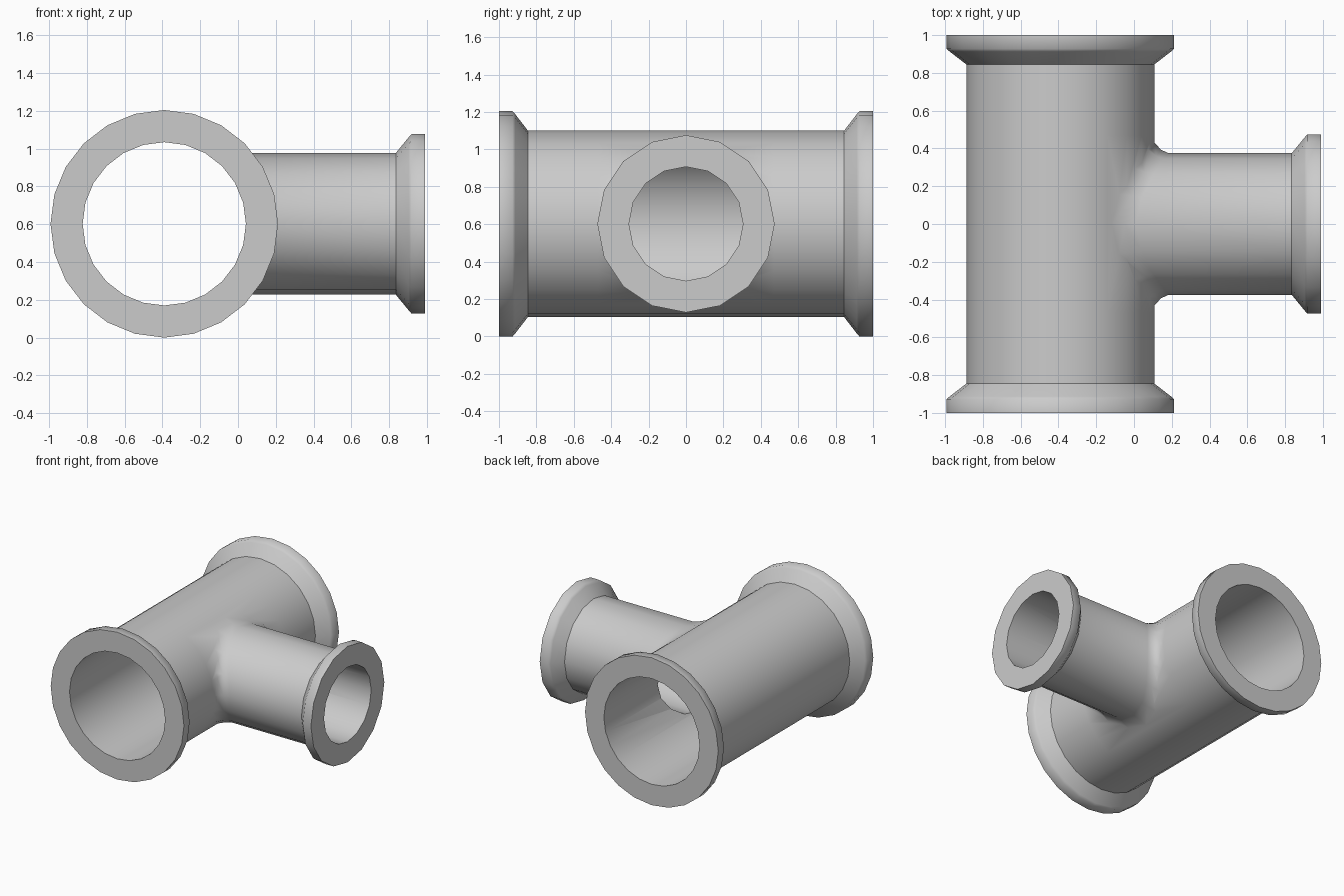
import bpy, bmesh, math
from mathutils import Vector

cube = bpy.data.objects.get("Cube")
if cube:
    bpy.data.objects.remove(cube, do_unlink=True)

# Main pipe runs along y, branch pipe runs along +x
AXIS_X, AXIS_Z = -0.39, 0.602
MAIN_SIDES, BRANCH_SIDES = 24, 16
MAIN_R, BRANCH_R = 0.498, 0.375
END = 0.99

metal = bpy.data.materials.new("grey metal")
metal.use_nodes = True
grey = (0.6, 0.6, 0.6, 1)
metal.diffuse_color = grey
metal.node_tree.nodes["Principled BSDF"].inputs["Base Color"].default_value = grey


def loft(name, sides, rings, place):
    """Capped skin over rings; place(ring, angle) gives each point."""
    bm = bmesh.new()
    angles = [2 * math.pi * i / sides for i in range(sides)]
    loops = [[bm.verts.new(place(ring, a)) for a in angles] for ring in rings]
    for a, b in zip(loops, loops[1:]):
        for i in range(sides):
            j = (i + 1) % sides
            bm.faces.new((a[i], a[j], b[j], b[i]))
    bm.faces.new(loops[0])
    bm.faces.new(loops[-1])
    bmesh.ops.recalc_face_normals(bm, faces=bm.faces)
    mesh = bpy.data.meshes.new(name)
    bm.to_mesh(mesh)
    bm.free()
    mesh.materials.append(metal)
    obj = bpy.data.objects.new(name, mesh)
    bpy.context.collection.objects.link(obj)
    return obj


def main_place(ring, a):
    r, y = ring
    return Vector((AXIS_X + r * math.sin(a), y, AXIS_Z + r * math.cos(a)))


def main_surface_x(z):
    """x of the faceted main pipe wall at height z above its axis."""
    step = 2 * math.pi / MAIN_SIDES
    corner = [(MAIN_R * math.cos(i * step), MAIN_R * math.sin(i * step))
              for i in range(-MAIN_SIDES // 4, MAIN_SIDES // 4 + 1)]
    for (x0, z0), (x1, z1) in zip(corner, corner[1:]):
        if z0 <= z <= z1:
            return AXIS_X + x0 + (x1 - x0) * (z - z0) / (z1 - z0)
    return AXIS_X


def branch_place(ring, a):
    r, x, on_wall = ring
    if on_wall:
        r -= max(0, r - BRANCH_R) * 0.33 * abs(math.cos(a))
        x += main_surface_x(r * math.cos(a))
    return Vector((x, r * math.sin(a), AXIS_Z + r * math.cos(a)))


def flange(r, rim, end):
    """Half profile of a flanged end, from the open face inwards."""
    return [(rim, end), (rim, end - 0.073), (rim - 0.016, end - 0.087),
            (r, end - 0.155)]


# Main pipe with a flange at both ends
half = flange(MAIN_R, 0.602, 1.0) + [(MAIN_R, 0.47)]
main_rings = half + [(r, -y) for r, y in reversed(half)]
tee = loft("pipe_tee", MAIN_SIDES, main_rings, main_place)

# Branch pipe with one flange and a flared foot on the main pipe
branch_rings = [(r, x, False) for r, x in flange(BRANCH_R, 0.474, END)]
branch_rings += [(BRANCH_R, 0.075, True), (0.393, 0.035, True),
                 (0.435, -0.003, True), (0.3, -0.3, False)]
branch = loft("branch_pipe", BRANCH_SIDES, branch_rings, branch_place)

# Bores
main_bore = loft("main_bore", MAIN_SIDES, [(0.432, -1.1), (0.432, 1.1)], main_place)
branch_bore = loft("branch_bore", BRANCH_SIDES,
                   [(0.305, 1.1, False), (0.305, AXIS_X, False)], branch_place)

bpy.ops.object.select_all(action="DESELECT")
bpy.context.view_layer.objects.active = tee
tee.select_set(True)
for helper, operation in ((branch, "UNION"), (main_bore, "DIFFERENCE"),
                          (branch_bore, "DIFFERENCE")):
    mod = tee.modifiers.new(helper.name, "BOOLEAN")
    mod.operation, mod.object, mod.solver = operation, helper, "EXACT"
    bpy.ops.object.modifier_apply(modifier=mod.name)
    bpy.data.objects.remove(helper, do_unlink=True)

# Smooth walls, crisp flange rims
bpy.ops.object.shade_smooth_by_angle(angle=math.radians(50))
